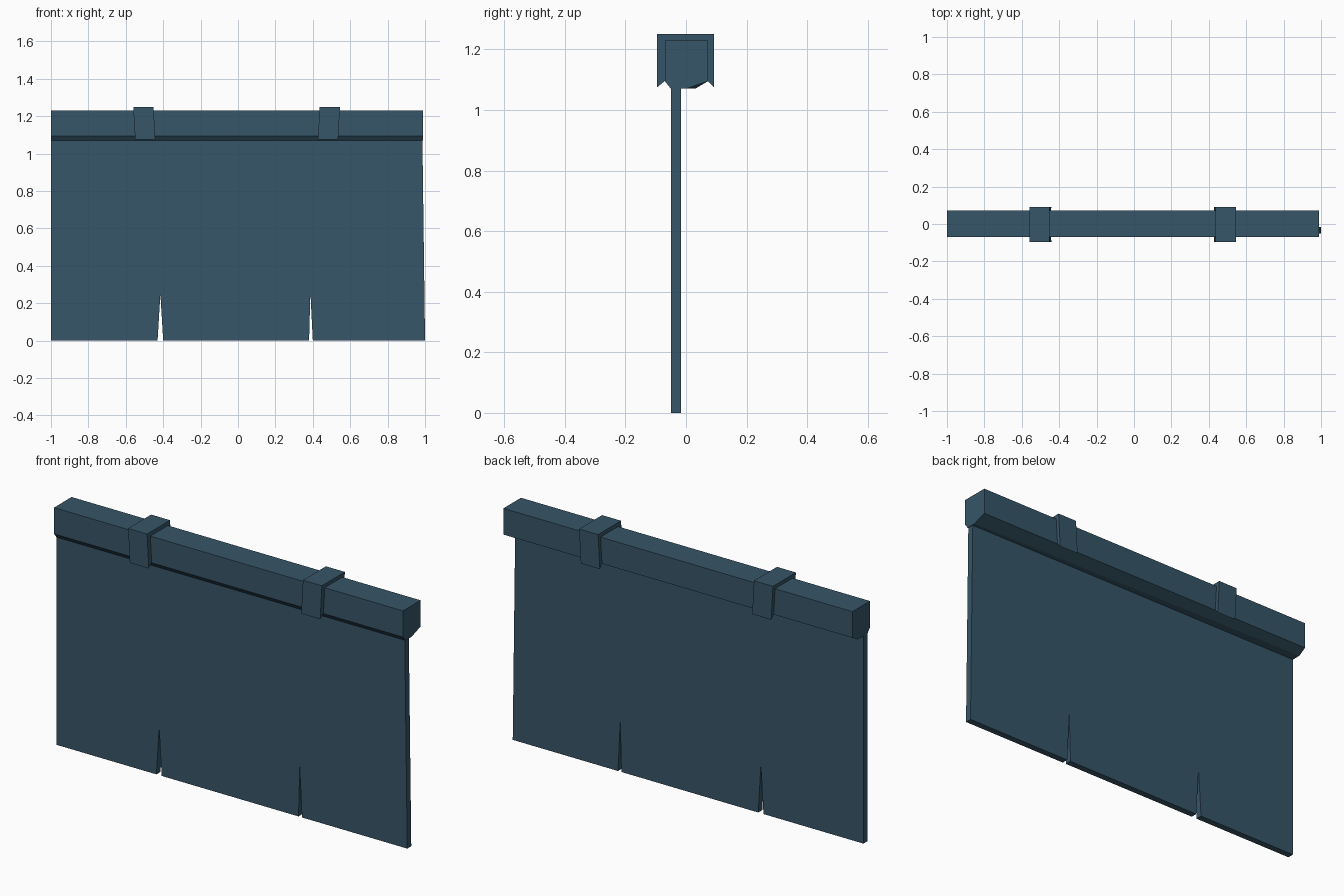
import bpy
import bmesh

cube = bpy.data.objects.get("Cube")
if cube:
    bpy.data.objects.remove(cube, do_unlink=True)

slate = bpy.data.materials.new("slate_blue")
slate.use_nodes = True
colour = (0.038, 0.092, 0.14, 1)
slate.diffuse_color = colour
slate.node_tree.nodes["Principled BSDF"].inputs["Base Color"].default_value = colour


def loft(name, start, end):
    """Solid between two matching outlines."""
    bm = bmesh.new()
    a = [bm.verts.new(p) for p in start]
    b = [bm.verts.new(p) for p in end]
    bm.faces.new(a)
    bm.faces.new(b[::-1])
    n = len(a)
    for i in range(n):
        j = (i + 1) % n
        bm.faces.new((a[i], b[i], b[j], a[j]))
    bmesh.ops.recalc_face_normals(bm, faces=bm.faces)
    mesh = bpy.data.meshes.new(name)
    bm.to_mesh(mesh)
    bm.free()
    mesh.materials.append(slate)
    obj = bpy.data.objects.new(name, mesh)
    bpy.context.collection.objects.link(obj)
    return obj


# Hanging panel with two narrow slits in the lower edge
outline = [(-1, 0), (-0.43, 0), (-0.415, 0.25), (-0.4, 0), (0.38, 0),
           (0.387, 0.26), (0.4, 0), (1, 0), (0.986, 1.072), (-1, 1.072)]
loft("hanging_panel",
     [(x, -0.05, z) for x, z in outline],
     [(x, -0.017, z) for x, z in outline])


# Top beam, with an underside that tapers toward the panel
def beam_section(x, heel):
    return [(x, y, z) for y, z in
            [(-0.07, 1.23), (0.073, 1.23), (0.073, 1.095),
             (heel, 1.07), (-0.05, 1.07), (-0.07, 1.095)]]


loft("top_beam", beam_section(-1, 0.03), beam_section(0.99, 0.0))

# Straps folded over the beam, leaning slightly sideways
strap = [(-0.095, 1.075), (-0.095, 1.25), (0.092, 1.25), (0.092, 1.075),
         (0.07, 1.097), (0.07, 1.228), (-0.068, 1.228), (-0.068, 1.097)]


def strap_section(x, lean):
    return [(x + lean * (1.25 - z) / 0.175, y, z) for y, z in strap]


for name, x, lean in (("right_strap", -0.56, 0.01), ("left_strap", 0.437, -0.01)):
    loft(name, strap_section(x, lean), strap_section(x + 0.108, lean))
